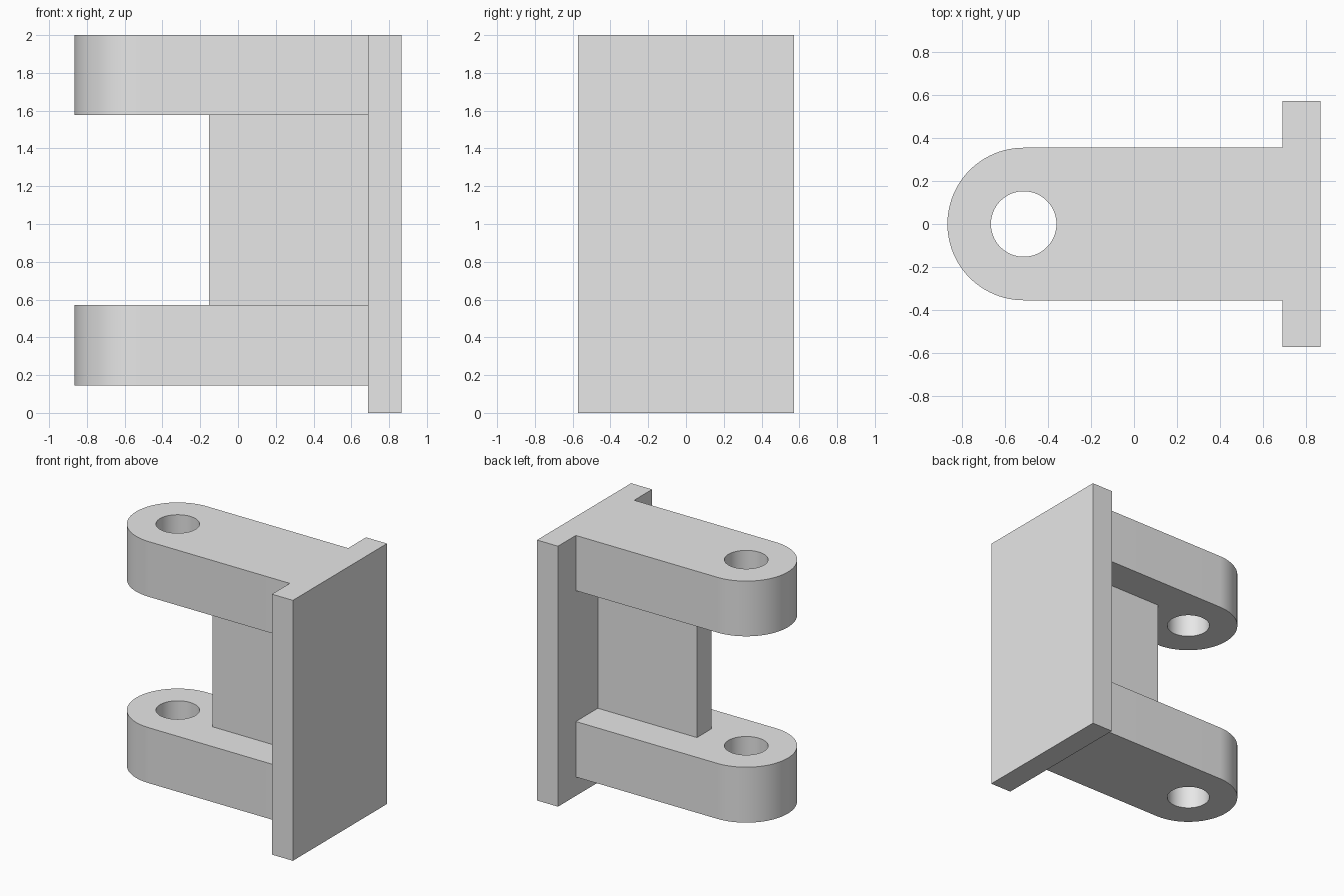
import bpy
import bmesh
from math import pi, sin, cos, radians

cube = bpy.data.objects.get("Cube")
if cube:
    bpy.data.objects.remove(cube, do_unlink=True)

# Single plain grey finish
grey = bpy.data.materials.new("light_grey")
grey.use_nodes = True
grey.diffuse_color = (0.8, 0.8, 0.8, 1)
grey.node_tree.nodes["Principled BSDF"].inputs["Base Color"].default_value = (0.8, 0.8, 0.8, 1)


def prism(name, outline, z0, z1):
    """Extrude a flat outline from z0 up to z1."""
    bm = bmesh.new()
    base = bm.faces.new([bm.verts.new((x, y, z0)) for x, y in outline])
    top = bmesh.ops.extrude_face_region(bm, geom=[base])["geom"]
    bmesh.ops.translate(bm, vec=(0, 0, z1 - z0),
                        verts=[v for v in top if isinstance(v, bmesh.types.BMVert)])
    bmesh.ops.recalc_face_normals(bm, faces=bm.faces)
    mesh = bpy.data.meshes.new(name)
    bm.to_mesh(mesh)
    bm.free()
    mesh.materials.append(grey)
    obj = bpy.data.objects.new(name, mesh)
    bpy.context.collection.objects.link(obj)
    return obj


def rectangle(x0, x1, half_y):
    return [(x0, -half_y), (x1, -half_y), (x1, half_y), (x0, half_y)]


def arc(x, radius, start, end, steps):
    angles = [start + (end - start) * i / steps for i in range(steps + 1)]
    return [(x + radius * cos(a), radius * sin(a)) for a in angles]


PLATE_X, END_X = 0.688, 0.866
PIN_X, LUG_R, HOLE_R = -0.512, 0.354, 0.152
LOW = (0.145, 0.571)
HIGH = (1.576, 2.0)

# Mounting plate and central web
prism("mounting_plate", rectangle(PLATE_X, END_X, 0.571), 0, 2)
prism("web", rectangle(-0.154, PLATE_X, 0.087), LOW[1], HIGH[0])

# Round-ended lugs
lug_outline = ([(PLATE_X, -LUG_R), (PLATE_X, LUG_R)]
               + arc(PIN_X, LUG_R, pi / 2, 3 * pi / 2, 48))
lugs = [prism("lower_lug", lug_outline, *LOW), prism("upper_lug", lug_outline, *HIGH)]

# Pin hole through both lugs
cutter = prism("pin_hole_cutter", arc(PIN_X, HOLE_R, 0, 2 * pi, 64)[:-1], -0.5, 2.5)
cutter.hide_render = True
for lug in lugs:
    mod = lug.modifiers.new("pin_hole", "BOOLEAN")
    mod.operation = "DIFFERENCE"
    mod.solver = "EXACT"
    mod.object = cutter
    bpy.ops.object.select_all(action="DESELECT")
    lug.select_set(True)
    bpy.context.view_layer.objects.active = lug
    bpy.ops.object.modifier_apply(modifier=mod.name)
    bpy.ops.object.shade_smooth_by_angle(angle=radians(30))
bpy.data.objects.remove(cutter, do_unlink=True)
